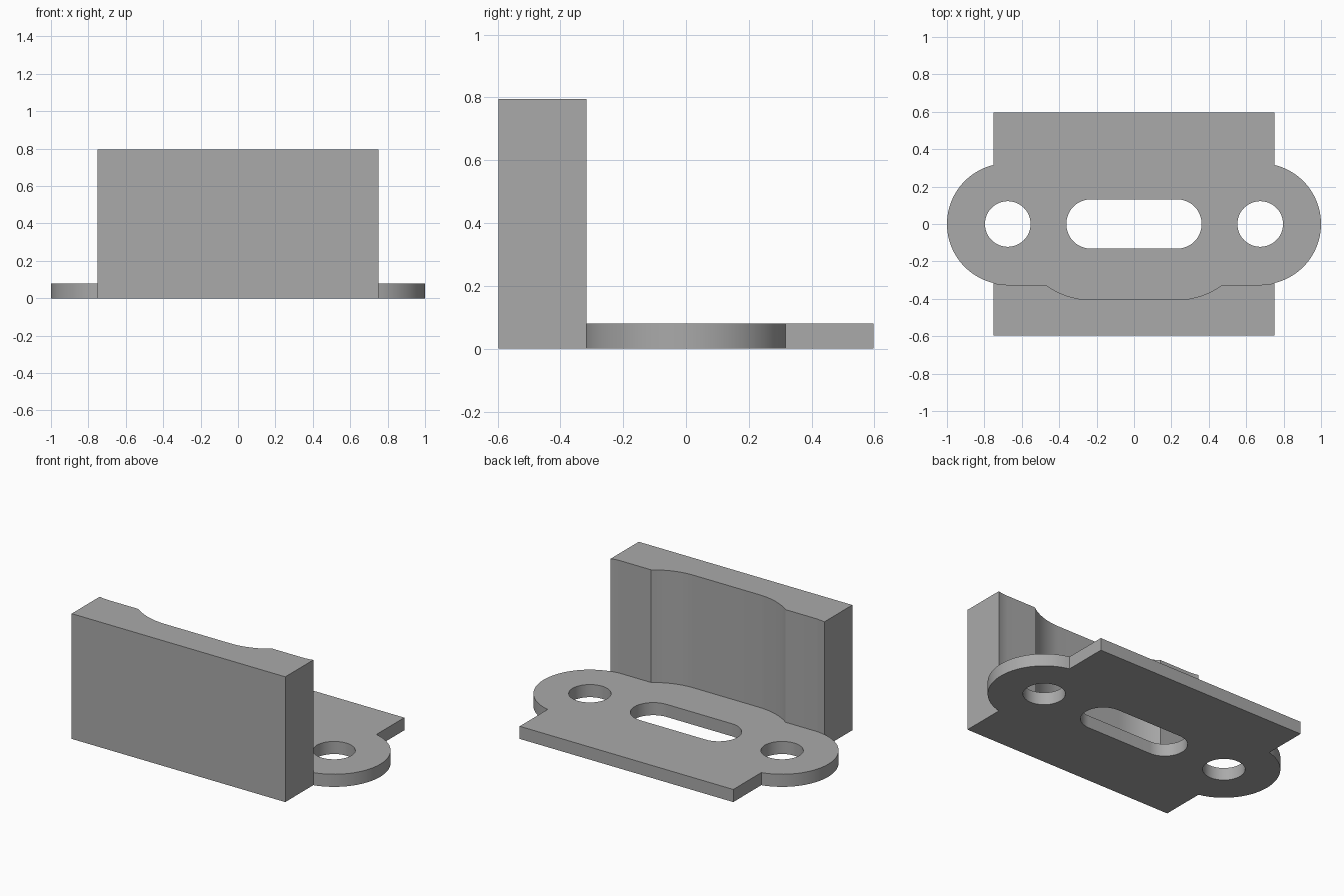
import bpy, bmesh
from math import asin, acos, cos, sin, pi

cube = bpy.data.objects.get("Cube")
if cube:
    bpy.data.objects.remove(cube, do_unlink=True)

# Main dimensions
HALF_W, HALF_D = 0.75, 0.597
PLATE_H, WALL_H = 0.08, 0.795
EAR_X, EAR_R, HOLE_R = 0.675, 0.325, 0.122
SLOT_X, SLOT_R, RELIEF_R = 0.23, 0.132, 0.405

grey = bpy.data.materials.new("plain grey")
grey.use_nodes = True
grey.diffuse_color = (0.4, 0.4, 0.4, 1)
grey.node_tree.nodes["Principled BSDF"].inputs["Base Color"].default_value = (0.4, 0.4, 0.4, 1)


def arc(cx, r, start, end, n):
    return [(cx + r * cos(start + (end - start) * i / n),
             r * sin(start + (end - start) * i / n)) for i in range(n + 1)]


def mirrored(half):
    """Close a right-hand outline with its mirror image."""
    return half + [(-x, y) for x, y in reversed(half)]


def prism(name, outline, z0, z1):
    bm = bmesh.new()
    face = bm.faces.new([bm.verts.new((x, y, z0)) for x, y in outline])
    top = bmesh.ops.extrude_face_region(bm, geom=[face])["geom"]
    verts = [g for g in top if isinstance(g, bmesh.types.BMVert)]
    bmesh.ops.translate(bm, verts=verts, vec=(0, 0, z1 - z0))
    bmesh.ops.recalc_face_normals(bm, faces=bm.faces)
    mesh = bpy.data.meshes.new(name)
    bm.to_mesh(mesh)
    bm.free()
    mesh.materials.append(grey)
    obj = bpy.data.objects.new(name, mesh)
    bpy.context.collection.objects.link(obj)
    return obj


def combine(target, tool, operation):
    mod = target.modifiers.new(operation.lower(), 'BOOLEAN')
    mod.operation, mod.object, mod.solver = operation, tool, 'EXACT'
    bpy.context.view_layer.objects.active = target
    bpy.ops.object.modifier_apply(modifier=mod.name)
    bpy.data.objects.remove(tool, do_unlink=True)


# Base plate with rounded ears and a square tongue at the back
meet = acos((HALF_W - EAR_X) / EAR_R)
bracket = prism("bracket", mirrored(
    [(0.7, -0.5)] + arc(EAR_X, EAR_R, -meet, meet, 40) + [(HALF_W, HALF_D)]), 0, PLATE_H)

# Upright wall whose inner face follows the ears and a shallow relief
lip = asin(EAR_R / RELIEF_R)
wall = prism("upright_wall", mirrored(
    [(HALF_W, -HALF_D)] + arc(EAR_X, EAR_R, -meet, -pi / 2, 5)
    + arc(SLOT_X, RELIEF_R, -lip, -pi / 2, 12)), 0, WALL_H)
combine(bracket, wall, 'UNION')

# Two screw holes and the central slot
for side in (-1, 1):
    hole = prism("hole_cutter", arc(side * EAR_X, HOLE_R, 0, 2 * pi, 48)[:-1], -0.1, 0.2)
    combine(bracket, hole, 'DIFFERENCE')
slot = prism("slot_cutter", mirrored(arc(SLOT_X, SLOT_R, -pi / 2, pi / 2, 24)), -0.1, 0.2)
combine(bracket, slot, 'DIFFERENCE')

# Smooth the curved sides, keep the edges crisp
bpy.ops.object.select_all(action='DESELECT')
bracket.select_set(True)
bpy.context.view_layer.objects.active = bracket
bpy.ops.object.shade_smooth_by_angle(angle=0.4)
